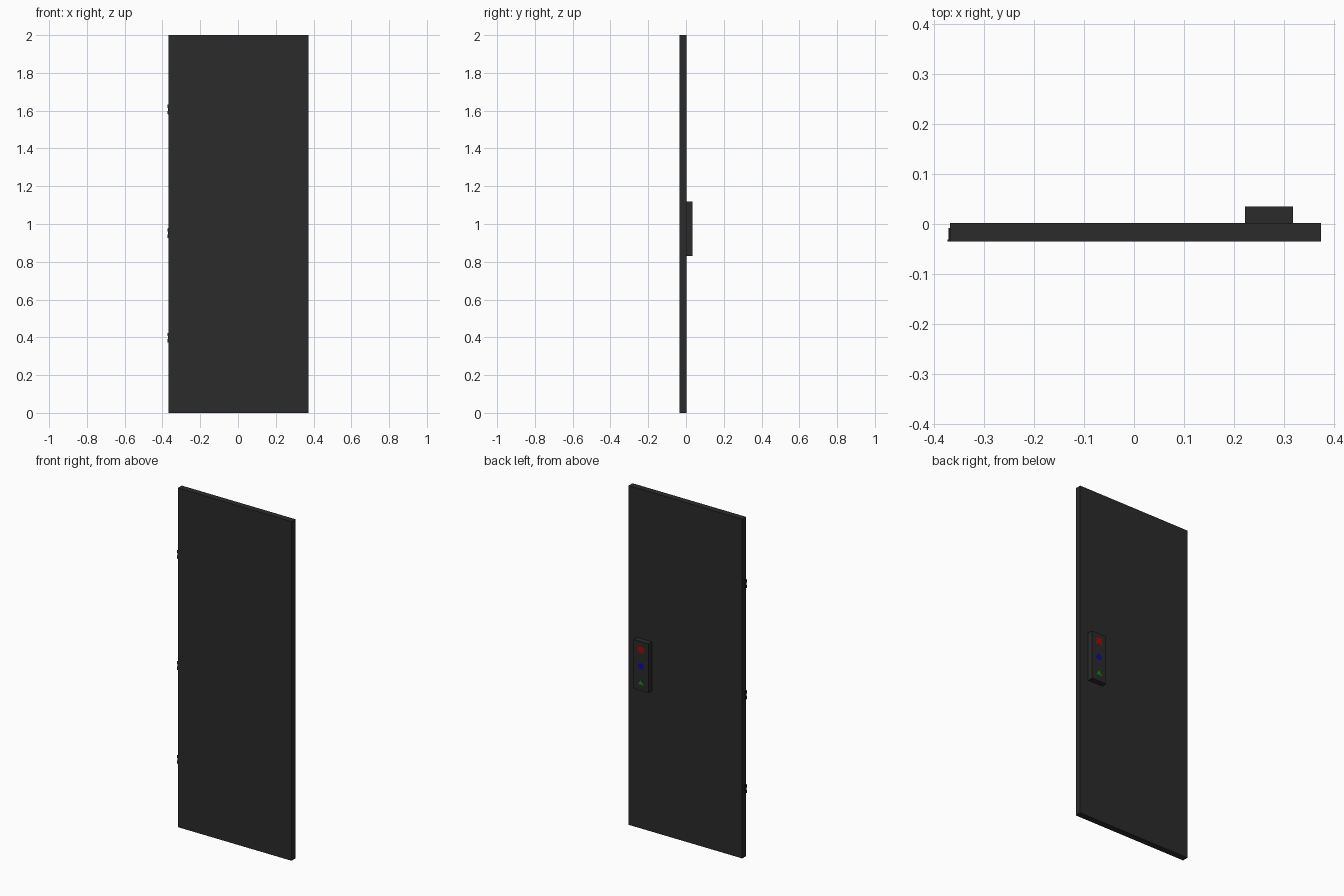
import bpy, bmesh, math
from mathutils import Matrix

if "Cube" in bpy.data.objects:
    bpy.data.objects.remove(bpy.data.objects["Cube"])


def material(name, rgb):
    m = bpy.data.materials.new(name)
    m.diffuse_color = (*rgb, 1)
    m.use_nodes = True
    m.node_tree.nodes["Principled BSDF"].inputs["Base Color"].default_value = m.diffuse_color
    return m


DARK = material("dark_panel", (0.024, 0.024, 0.024))
BLACK = material("hinge_metal", (0.012, 0.012, 0.012))
RED = material("red", (0.35, 0.003, 0.003))
BLUE = material("blue", (0.003, 0.003, 0.35))
GREEN = material("green", (0.003, 0.3, 0.003))


def finish(name, bm, mat):
    bmesh.ops.recalc_face_normals(bm, faces=bm.faces)
    me = bpy.data.meshes.new(name)
    bm.to_mesh(me)
    bm.free()
    me.materials.append(mat)
    ob = bpy.data.objects.new(name, me)
    bpy.context.collection.objects.link(ob)
    return ob


def box(name, lo, hi, mat):
    bm = bmesh.new()
    size = [b - a for a, b in zip(lo, hi)]
    mid = [(a + b) / 2 for a, b in zip(lo, hi)]
    bmesh.ops.create_cube(bm, size=1, matrix=Matrix.Translation(mid) @ Matrix.Diagonal((*size, 1)))
    return finish(name, bm, mat)


def button(name, z, radius, sides, start, mat):
    # regular prism set into the pad, its face just proud of the surface
    bm = bmesh.new()
    angles = [start + math.tau * i / sides for i in range(sides)]
    ring = [bm.verts.new((0.27 + radius * math.cos(a), 0.030, z + radius * math.sin(a))) for a in angles]
    face = bm.faces.new(ring)
    ext = bmesh.ops.extrude_face_region(bm, geom=[face])
    for v in ext["geom"]:
        if isinstance(v, bmesh.types.BMVert):
            v.co.y = 0.0352
    return finish(name, bm, mat)


# door slab and the control pad on its back
box("door_panel", (-0.368, -0.0345, 0), (0.3735, 0.002, 2), DARK)
box("control_pad", (0.222, 0.002, 0.83), (0.318, 0.0345, 1.12), DARK)

# square, round and triangular buttons
button("square_button", 1.072, 0.027, 4, math.pi / 4, RED)
button("round_button", 0.975, 0.018, 32, 0, BLUE)
button("triangle_button", 0.876, 0.019, 3, math.pi / 2, GREEN)

# three hinges: thin leaf plus two knuckles with a gap between
for i, z in enumerate((0.398, 0.952, 1.607)):
    box(f"hinge_leaf_{i}", (-0.3705, -0.0345, z - 0.026), (-0.367, -0.008, z + 0.026), BLACK)
    bm = bmesh.new()
    for s in (-1, 1):
        bmesh.ops.create_cone(bm, cap_ends=True, segments=16, radius1=0.002, radius2=0.002, depth=0.017,
                              matrix=Matrix.Translation((-0.3715, -0.033, z + s * 0.0165)))
    knuckle = finish(f"hinge_knuckles_{i}", bm, BLACK)
    for p in knuckle.data.polygons:
        p.use_smooth = abs(p.normal.z) < 0.5
